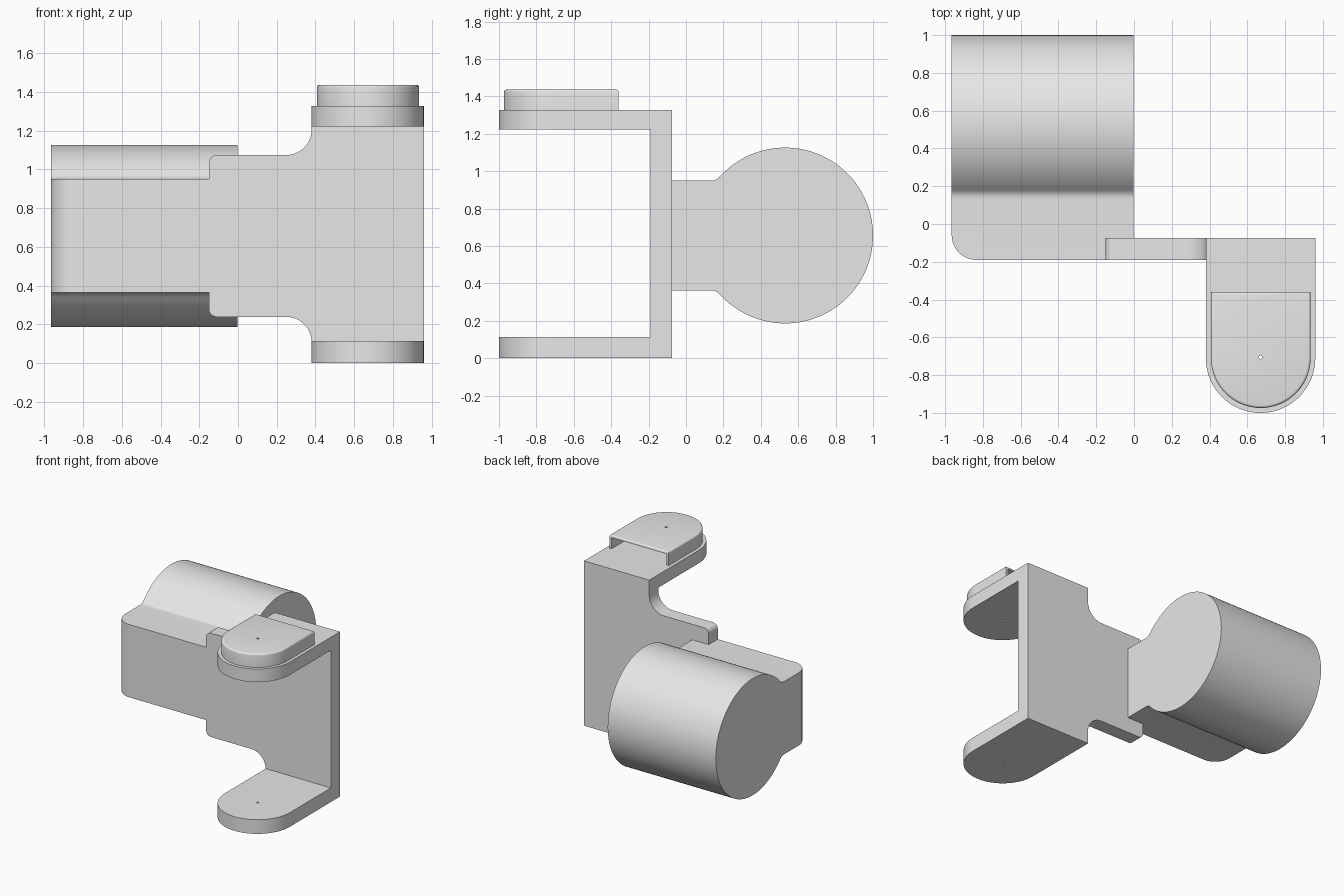
import bpy, bmesh
from math import sin, cos, pi, atan2
from mathutils import Vector

if "Cube" in bpy.data.objects:
    bpy.data.objects.remove(bpy.data.objects["Cube"], do_unlink=True)

grey = bpy.data.materials.new("plain_grey")
grey.use_nodes = True
grey.diffuse_color = (0.8, 0.8, 0.8, 1)
grey.node_tree.nodes["Principled BSDF"].inputs["Base Color"].default_value = grey.diffuse_color


def arc(cx, cy, r, start, end, n=12):
    """Points along an arc, angles in units of pi."""
    angles = [pi * (start + (end - start) * i / n) for i in range(n + 1)]
    return [(cx + r * cos(a), cy + r * sin(a)) for a in angles]


def prism(name, outline, axis, low, high, round_edge=None, radius=0.0, steps=6):
    """Extrude an outline along an axis; round the edges picked by a rule."""
    place = {"x": lambda p, d: (d, p[0], p[1]),
             "y": lambda p, d: (p[0], d, p[1]),
             "z": lambda p, d: (p[0], p[1], d)}[axis]
    bm = bmesh.new()
    base = bm.faces.new([bm.verts.new(place(p, low)) for p in outline])
    out = bmesh.ops.extrude_face_region(bm, geom=[base], use_keep_orig=True)
    moved = [v for v in out["geom"] if isinstance(v, bmesh.types.BMVert)]
    bmesh.ops.translate(bm, verts=moved, vec=Vector(place((0, 0), high - low)))
    bmesh.ops.recalc_face_normals(bm, faces=bm.faces[:])
    if round_edge:
        picked = [e for e in bm.edges if all(round_edge(v.co) for v in e.verts)]
        bmesh.ops.bevel(bm, geom=picked, offset=radius, segments=steps,
                        profile=0.5, affect="EDGES")
    mesh = bpy.data.meshes.new(name)
    bm.to_mesh(mesh)
    bm.free()
    mesh.materials.append(grey)
    obj = bpy.data.objects.new(name, mesh)
    bpy.context.collection.objects.link(obj)
    return obj


def select(obj):
    bpy.ops.object.select_all(action="DESELECT")
    obj.select_set(True)
    bpy.context.view_layer.objects.active = obj


def combine(target, tool, operation):
    """Boolean a tool into a target and discard the tool."""
    mod = target.modifiers.new("combine", "BOOLEAN")
    mod.operation, mod.solver, mod.object = operation, "EXACT", tool
    select(target)
    bpy.ops.object.modifier_apply(modifier=mod.name)
    bpy.data.objects.remove(tool, do_unlink=True)


def tongue(left, right, back, front):
    """Plan outline with a straight back and a round front."""
    r = (right - left) / 2
    return [(right, back), (left, back)] + arc(left + r, front + r, r, 1, 2, 40)


FRONT, BACK = -0.19, -0.075
LEFT, RIGHT, TOP = 0.38, 0.96, 1.327
NECK_LOW, NECK_HIGH, NECK_END = 0.238, 1.074, -0.15
FILLET, CORNER = 0.13, 0.04

# Upright plate with its narrower neck
plate_outline = [(RIGHT, 0), (RIGHT, TOP), (LEFT, TOP)]
plate_outline += arc(LEFT - FILLET, NECK_HIGH + FILLET, FILLET, 0, -0.5)
plate_outline += arc(NECK_END + CORNER, NECK_HIGH - CORNER, CORNER, 0.5, 1, 6)
plate_outline += arc(NECK_END + CORNER, NECK_LOW + CORNER, CORNER, 1, 1.5, 6)
plate_outline += arc(LEFT - FILLET, NECK_LOW - FILLET, FILLET, 0.5, 0)
plate_outline += [(LEFT, 0)]
bracket = prism("bracket", plate_outline, "y", FRONT, BACK)

# Upper and lower round-ended arms
for low, high in ((0, 0.114), (1.222, TOP)):
    arm = prism("arm", tongue(LEFT, RIGHT, FRONT, -1.0), "z", low, high)
    combine(bracket, arm, "UNION")

# Hollow cap, open at the back
CAP_TOP, WALL = 1.436, 0.02
cap = prism("top_cap", tongue(0.407, 0.935, -0.36, -0.974), "z", TOP, CAP_TOP,
            lambda co: co.z > CAP_TOP - 0.001, 0.014, 4)
hollow = prism("hollow", tongue(0.407 + WALL, 0.935 - WALL, -0.3, -0.974 + WALL),
               "z", TOP - 0.05, CAP_TOP - WALL)
combine(cap, hollow, "DIFFERENCE")

# Pin hole through the cap and both arms
for part in (bracket, cap):
    pin = prism("pin", arc(0.67, -0.705, 0.009, 0, 1.875, 15), "z", -0.1, 1.6)
    combine(part, pin, "DIFFERENCE")

# Cylinder blended into a flat mounting block
CY, CZ, R, BLEND, HALF = 0.53, 0.656, 0.47, 0.06, 0.293
rise = HALF + BLEND
run = ((R + BLEND) ** 2 - rise ** 2) ** 0.5
tilt = atan2(rise, run) / pi
by = CY - run
body = [(FRONT, CZ - HALF)]
body += arc(by, CZ - rise, BLEND, 0.5, tilt, 6)
body += arc(CY, CZ, R, tilt - 1, 1 - tilt, 96)[1:-1]
body += arc(by, CZ + rise, BLEND, -tilt, -0.5, 6)
body += [(FRONT, CZ + HALF)]
END = -0.965
motor = prism("motor_body", body, "x", END, -0.003,
              lambda co: co.x < END + 0.001 and co.y < FRONT + 0.001, 0.13, 12)

# Smooth curved walls, keep crisp edges
for part in (bracket, cap, motor):
    select(part)
    bpy.ops.object.shade_smooth_by_angle(angle=pi / 6)
